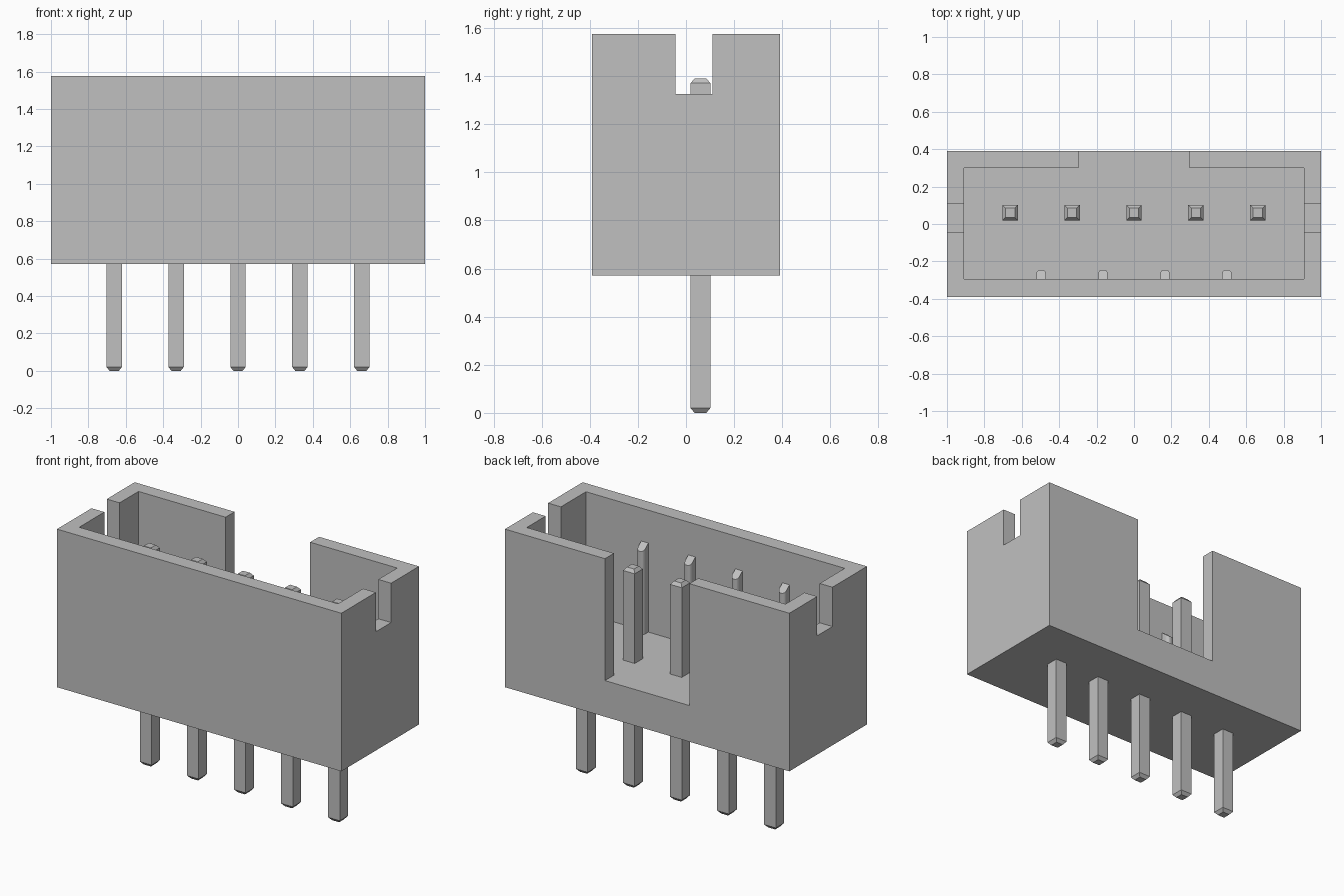
import bpy, bmesh
from mathutils import Vector

if "Cube" in bpy.data.objects:
    bpy.data.objects.remove(bpy.data.objects["Cube"], do_unlink=True)

# Single plain grey
grey = bpy.data.materials.new("light_grey")
grey.use_nodes = True
colour = (0.53, 0.53, 0.53, 1)
grey.diffuse_color = colour
grey.node_tree.nodes["Principled BSDF"].inputs["Base Color"].default_value = colour

BASE, TOP, FLOOR = 0.57, 1.575, 0.80
PITCH = 0.331


def finish(bm, name):
    bmesh.ops.recalc_face_normals(bm, faces=bm.faces)
    mesh = bpy.data.meshes.new(name)
    bm.to_mesh(mesh)
    bm.free()
    mesh.materials.append(grey)
    obj = bpy.data.objects.new(name, mesh)
    bpy.context.collection.objects.link(obj)
    return obj


def box_mesh(lo, hi):
    lo, hi = Vector(lo), Vector(hi)
    bm = bmesh.new()
    bmesh.ops.create_cube(bm, size=1)
    for v in bm.verts:
        v.co = (lo + hi) / 2 + v.co * (hi - lo)
    return bm


def cut(target, lo, hi):
    cutter = finish(box_mesh(lo, hi), "cutter")
    cutter.hide_render = True
    mod = target.modifiers.new("cut", "BOOLEAN")
    mod.operation, mod.solver, mod.object = "DIFFERENCE", "EXACT", cutter
    bpy.context.view_layer.objects.active = target
    bpy.ops.object.modifier_apply(modifier=mod.name)
    bpy.data.objects.remove(cutter, do_unlink=True)


# Housing: open box with a wide rear opening and a notch in each end wall
housing = finish(box_mesh((-1, -0.39, BASE), (1, 0.39, TOP)), "housing")
cut(housing, (-0.91, -0.295, FLOOR), (0.91, 0.30, 2))
cut(housing, (-0.297, 0.1, FLOOR), (0.297, 0.6, 2))
cut(housing, (-1.2, -0.043, 1.325), (1.2, 0.11, 2))

# Square pins with tapered ends
for i in range(5):
    x, y, half, height = (i - 2) * PITCH, 0.06, 0.041, 1.39
    bm = box_mesh((x - half, y - half, 0.02), (x + half, y + half, height - 0.02))
    ends = [f for f in bm.faces if abs(f.normal.z) > 0.9]
    for end in ends:
        rise = 0.02 if end.calc_center_median().z > 1 else -0.02
        tip = bmesh.ops.extrude_discrete_faces(bm, faces=[end])["faces"][0]
        for v in tip.verts:
            v.co.x = x + (v.co.x - x) * 0.6
            v.co.y = y + (v.co.y - y) * 0.6
            v.co.z += rise
    finish(bm, f"pin_{i + 1}")

# Rounded ribs with sloping tops on the inside of the front wall
for i in range(4):
    x = (i - 1.5) * PITCH
    bm = box_mesh((x - 0.025, -0.30, FLOOR - 0.01), (x + 0.025, -0.245, 1.37))
    edges = [e for e in bm.edges
             if all(v.co.y > -0.25 for v in e.verts)
             and abs(e.verts[0].co.z - e.verts[1].co.z) > 0.1]
    bmesh.ops.bevel(bm, geom=edges, offset=0.02, segments=4, profile=0.5,
                    affect="EDGES")
    for v in bm.verts:
        if v.co.z > 1:
            v.co.z -= (v.co.y + 0.30) * 0.8
    finish(bm, f"rib_{i + 1}")
